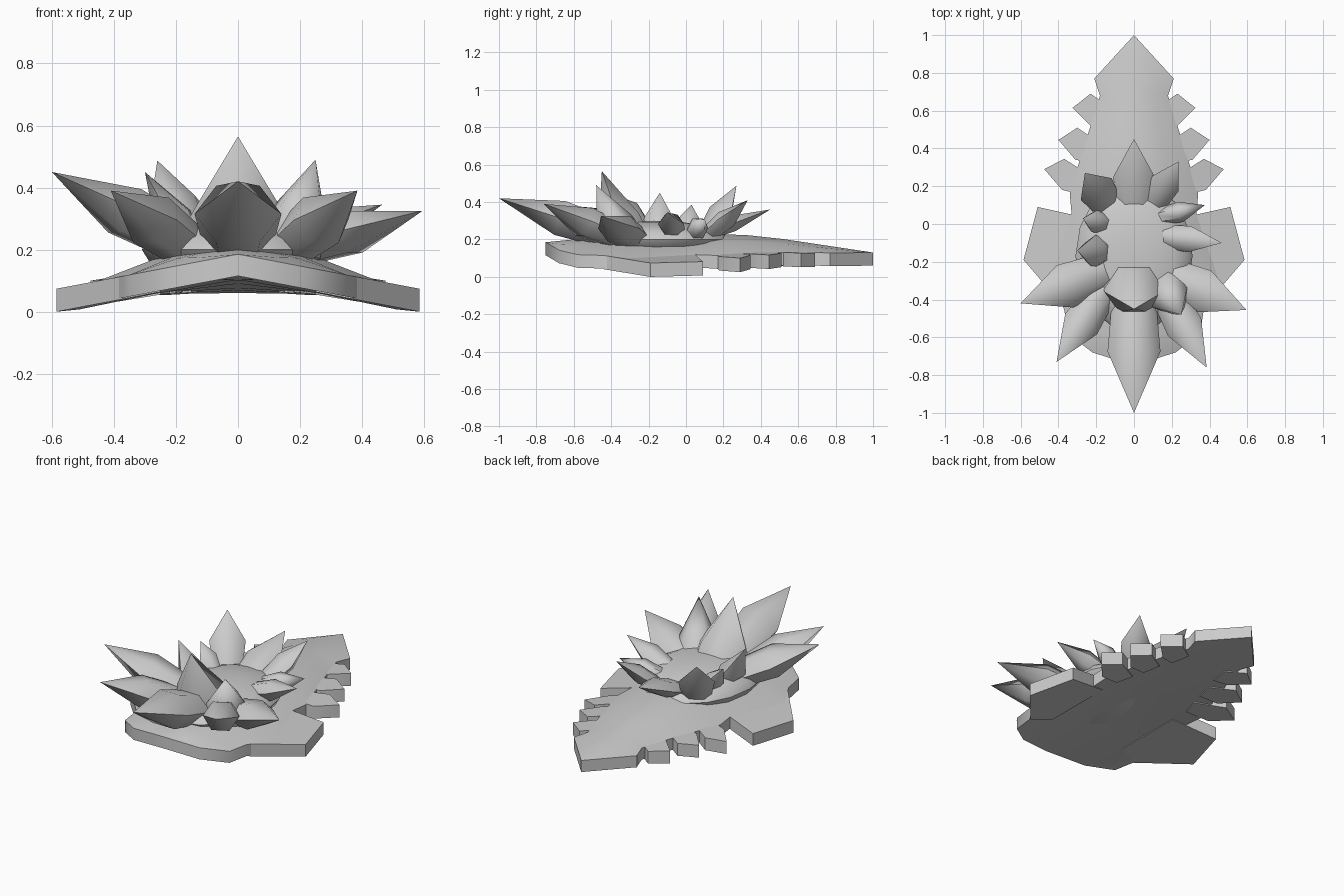
import bpy, bmesh, math
from mathutils import Vector

if "Cube" in bpy.data.objects:
    bpy.data.objects.remove(bpy.data.objects["Cube"])


def finish(name, bm, angle=50):
    bmesh.ops.recalc_face_normals(bm, faces=bm.faces)
    me = bpy.data.meshes.new(name)
    bm.to_mesh(me)
    bm.free()
    ob = bpy.data.objects.new(name, me)
    bpy.context.collection.objects.link(ob)
    bpy.ops.object.select_all(action='DESELECT')
    ob.select_set(True)
    bpy.context.view_layer.objects.active = ob
    bpy.ops.object.shade_smooth_by_angle(angle=math.radians(angle))
    return ob


def lerp_table(table, y):
    for (y0, z0), (y1, z1) in zip(table, table[1:]):
        if y <= y1:
            return z0 + (z1 - z0) * (y - y0) / (y1 - y0)
    return table[-1][1]


# Heights of the base: ridge line, and the sloping rim
RIDGE = [(-0.75, 0.185), (-0.5, 0.21), (0, 0.235), (0.4, 0.22), (0.7, 0.175), (1.0, 0.13)]


def rim(x, y):
    slope = 0.19 if y < 0.1 else max(0.04, 0.19 - 0.3 * (y - 0.1))
    start = lerp_table([(-0.75, 0.185), (0, 0.185), (0.6, 0.14), (1, 0.13)], y)
    return start - slope * abs(x)


# Leaf-shaped shell base, ridge to rim on both halves
half = [(0, 1), (0.21, 0.77), (0.18, 0.68), (0.23, 0.52), (0.29, 0.33), (0.34, 0.16),
        (0.33, 0.05), (0.45, -0.3), (0.37, -0.45), (0.35, -0.58), (0.22, -0.68), (0, -0.75)]
bm = bmesh.new()
for s in (1, -1):
    rows = []
    for x, y in half:
        zr, ze = lerp_table(RIDGE, y), rim(x, y)
        zm = ze + (zr - ze) * 0.65
        pts = [(0, y, zr), (s * x * 0.55, y, zm), (s * x, y, ze),
               (s * x, y, ze - 0.07), (0, y, rim(0, y) - 0.07)]
        rows.append([bm.verts.new(p) for p in pts])
    for a, b in zip(rows, rows[1:]):
        for i in range(4):
            bm.faces.new((a[i], a[i + 1], b[i + 1], b[i]))
bmesh.ops.remove_doubles(bm, verts=bm.verts, dist=0.0005)
bmesh.ops.dissolve_degenerate(bm, edges=bm.edges, dist=0.0005)
finish("shell_base", bm)

# Side teeth and wings, mirrored
teeth = {
    "rear_tooth": [(0.13, 0.62), (0.23, 0.69), (0.325, 0.615), (0.23, 0.52), (0.15, 0.5)],
    "middle_tooth": [(0.18, 0.43), (0.30, 0.51), (0.40, 0.445), (0.31, 0.34), (0.2, 0.32)],
    "front_tooth": [(0.22, 0.25), (0.37, 0.345), (0.475, 0.29), (0.38, 0.18), (0.25, 0.15)],
    "wing": [(0.25, 0.03), (0.33, 0.05), (0.51, 0.09), (0.585, -0.19), (0.37, -0.44), (0.25, -0.4)],
}
for name, outline in teeth.items():
    low = 0.074 if name == "wing" else 0.075
    for s, side in ((1, "right"), (-1, "left")):
        bm = bmesh.new()
        top = [bm.verts.new((s * x, y, rim(x, y))) for x, y in outline]
        bot = [bm.verts.new((s * x, y, rim(x, y) - low)) for x, y in outline]
        bm.faces.new(top)
        bm.faces.new(bot)
        n = len(top)
        for i in range(n):
            j = (i + 1) % n
            bm.faces.new((top[i], top[j], bot[j], bot[i]))
        finish(f"{name}_{side}", bm)

# Rounded flower heart
bm = bmesh.new()
bmesh.ops.create_uvsphere(bm, u_segments=16, v_segments=8, radius=1)
for v in bm.verts:
    v.co = Vector((v.co.x * 0.31, v.co.y * 0.4 - 0.17, v.co.z * 0.1 + 0.2))
finish("flower_heart", bm)


# Pointed petals: root ring, swollen belly ring, sharp tip
def petal(name, root, tip, w, h, belly=0.5, base=0.8, sides=6):
    root, tip = Vector(root), Vector(tip)
    d = (tip - root).normalized()
    flat = Vector((d.x, d.y, 0))
    side = Vector((-flat.y, flat.x, 0)).normalized()
    up = d.cross(side)
    bm = bmesh.new()
    rings = []
    for t, k in ((0, base), (belly, 1)):
        c = root.lerp(tip, t)
        rings.append([bm.verts.new(c + side * w * k * math.cos(a) + up * h * k * math.sin(a))
                      for a in (math.tau * i / sides for i in range(sides))])
    end = bm.verts.new(tip)
    bm.faces.new(rings[0])
    for i in range(sides):
        j = (i + 1) % sides
        bm.faces.new((rings[0][i], rings[0][j], rings[1][j], rings[1][i]))
        bm.faces.new((rings[1][i], rings[1][j], end))
    finish(name, bm, 60)


# Outer spreading petals
petal("front_petal", (0, -0.35, 0.21), (0, -1.0, 0.42), 0.14, 0.11)
petal("front_left_petal", (-0.15, -0.33, 0.2), (-0.41, -0.73, 0.39), 0.10, 0.09)
petal("front_right_petal", (0.15, -0.33, 0.2), (0.385, -0.76, 0.39), 0.10, 0.09)
petal("left_petal", (-0.13, -0.24, 0.2), (-0.60, -0.42, 0.45), 0.12, 0.09)
petal("right_petal", (0.13, -0.26, 0.19), (0.595, -0.455, 0.325), 0.12, 0.08)
petal("right_side_petal", (0.12, -0.06, 0.22), (0.465, -0.10, 0.345), 0.07, 0.06)
petal("right_rear_petal", (0.12, 0.03, 0.22), (0.375, 0.10, 0.305), 0.055, 0.06)
petal("back_petal", (0, 0.05, 0.21), (0, 0.45, 0.36), 0.11, 0.05)
petal("back_right_petal", (0.1, 0.1, 0.21), (0.235, 0.33, 0.41), 0.08, 0.05)
petal("back_left_petal", (-0.14, 0.1, 0.21), (-0.26, 0.27, 0.487), 0.10, 0.05)
petal("left_rear_petal", (-0.15, 0.0, 0.23), (-0.27, 0.03, 0.385), 0.06, 0.05)
petal("left_side_petal", (-0.17, -0.15, 0.23), (-0.30, -0.14, 0.45), 0.09, 0.07, 0.3)

# Inner upright petals
petal("tall_petal", (0, -0.33, 0.22), (0, -0.45, 0.565), 0.155, 0.13, 0.25, 1.1)
petal("tall_right_petal", (0.17, -0.35, 0.22), (0.25, -0.48, 0.49), 0.11, 0.10, 0.25, 1.1)
